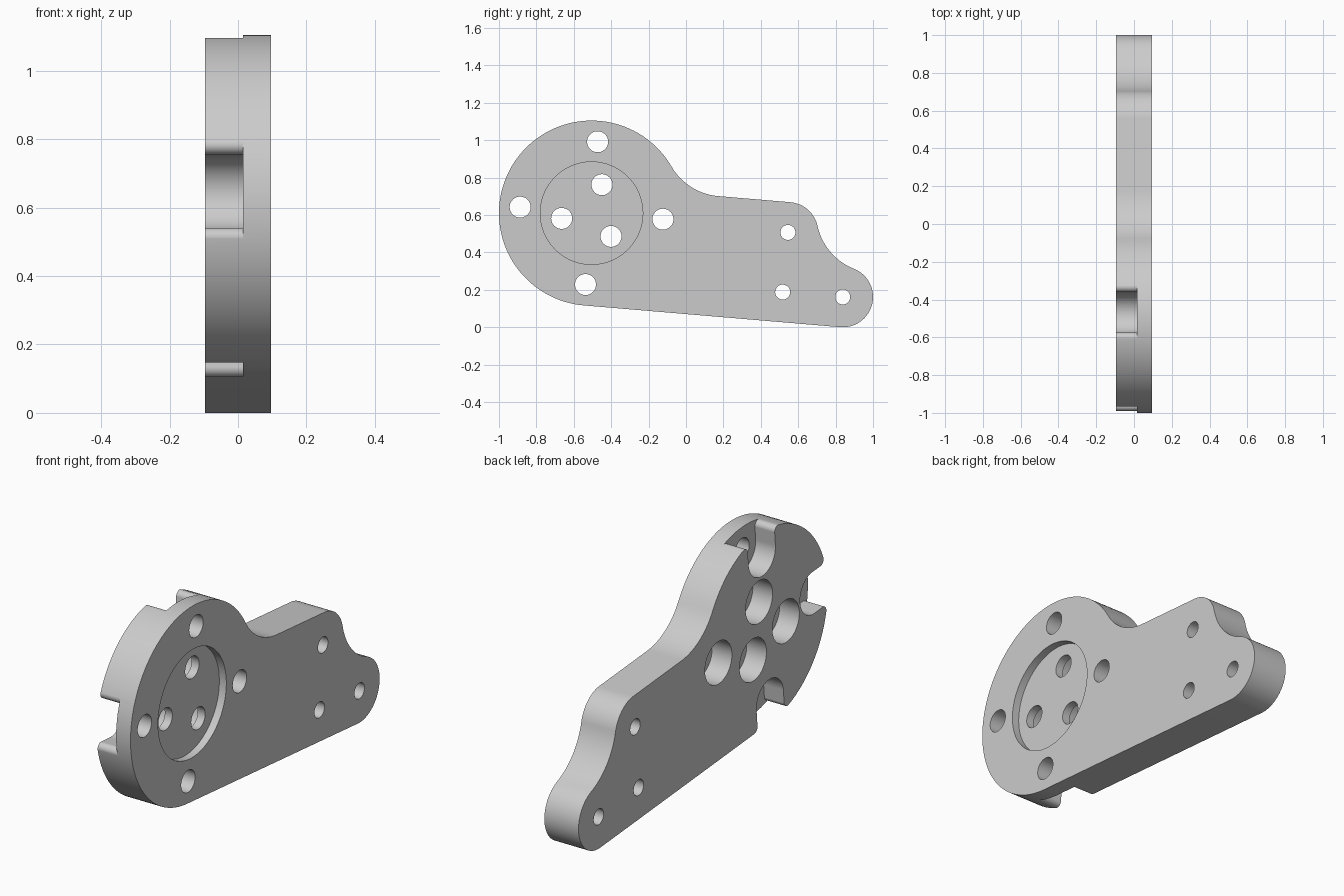
import bpy, bmesh
from math import sin, cos, atan2, acos, radians, pi, sqrt, ceil, hypot
from mathutils import Vector

if "Cube" in bpy.data.objects:
    bpy.data.objects.remove(bpy.data.objects["Cube"])

# Main dimensions; 2D points are (y, z)
HALF = 0.096                       # half thickness of the plate
STEP = 0.015                       # floor of the slots and counterbores
RECESS_FLOOR = 0.057
HUB, HUB_R = Vector((-0.505, 0.61)), 0.495
TAIL, SHOULDER, END_R = Vector((0.838, 0.162)), Vector((0.545, 0.507)), 0.162
BLEND = 0.32                       # concave blend radius
BORE_R, HOLE_R, PIN_R = 0.108, 0.056, 0.04
RING_R, INNER_R = 0.383, 0.162     # bolt circles
LIP = 0.027                        # rounding at the slot mouths


def polar(r, a):
    return Vector((r * cos(a), r * sin(a)))


def angle(a, b):
    d = b - a
    return atan2(d.y, d.x)


def arc(c, r, a0, a1):
    n = max(4, ceil(abs(a1 - a0) / radians(3)))
    return [c + polar(r, a0 + (a1 - a0) * i / n) for i in range(n + 1)]


def circle(c, r):
    return arc(c, r, 0, 2 * pi)[:-1]


def prism(name, outlines, x0, x1):
    """Extrude closed (y, z) outlines along x."""
    bm = bmesh.new()
    for pts in outlines:
        clean = [p for i, p in enumerate(pts) if (p - pts[i - 1]).length > 1e-5]
        face = bm.faces.new([bm.verts.new((x0, p.x, p.y)) for p in clean])
        new = bmesh.ops.extrude_face_region(bm, geom=[face])["geom"]
        bmesh.ops.translate(bm, vec=(x1 - x0, 0, 0),
                            verts=[g for g in new if isinstance(g, bmesh.types.BMVert)])
    bmesh.ops.recalc_face_normals(bm, faces=bm.faces)
    mesh = bpy.data.meshes.new(name)
    bm.to_mesh(mesh)
    bm.free()
    obj = bpy.data.objects.new(name, mesh)
    bpy.context.collection.objects.link(obj)
    return obj


def cut(target, cutter):
    cutter.hide_render = True
    mod = target.modifiers.new(cutter.name, "BOOLEAN")
    mod.operation, mod.solver, mod.object = "DIFFERENCE", "EXACT", cutter
    bpy.context.view_layer.objects.active = target
    bpy.ops.object.modifier_apply(modifier=mod.name)
    bpy.data.objects.remove(cutter)


def slot(a, flat_side=False):
    """Radial slot open at the rim with rounded mouth; one side may meet a straight edge."""
    def side(flat):
        v = BORE_R + LIP
        u = HUB_R - LIP if flat else sqrt((HUB_R - LIP) ** 2 - v ** 2)
        end = 0 if flat else atan2(v, u)
        pts = arc(Vector((u, v)), LIP, -pi / 2, end)
        return pts + [pts[-1] + polar(0.1, end)]
    left = side(flat_side)
    right = [Vector((p.x, -p.y)) for p in side(False)]
    local = arc(Vector((RING_R, 0)), BORE_R, pi / 2, 3 * pi / 2) + right + left[::-1]
    e1, e2 = polar(1, a), polar(1, a + pi / 2)
    return [HUB + e1 * p.x + e2 * p.y for p in local]


# Direction of the lower edge's normal sets the tilt of the whole hole pattern
axis = TAIL - HUB
low = angle(HUB, TAIL) - acos((HUB_R - END_R) / axis.length)
tilt = low + pi / 2
along, up = polar(1, tilt), polar(1, tilt + pi / 2)

# Blend between shoulder and tail
mid, gap = (TAIL + SHOULDER) / 2, SHOULDER - TAIL
side_dir = Vector((gap.y, -gap.x)).normalized()
notch = mid + side_dir * sqrt((END_R + BLEND) ** 2 - (gap.length / 2) ** 2)

# Blend between hub and upper straight edge
height = (SHOULDER - HUB).dot(up) + END_R + BLEND
neck = HUB + up * height + along * sqrt((HUB_R + BLEND) ** 2 - height ** 2)

outline = (arc(TAIL, END_R, low, angle(TAIL, notch))
           + arc(notch, BLEND, angle(notch, TAIL) % (2 * pi), angle(notch, SHOULDER) % (2 * pi))
           + arc(SHOULDER, END_R, angle(SHOULDER, notch), tilt + pi / 2)
           + arc(neck, BLEND, low % (2 * pi), angle(neck, HUB) % (2 * pi))
           + arc(HUB, HUB_R, angle(HUB, neck), low + 2 * pi))
plate = prism("bracket_plate", [outline], -HALF, HALF)

# Hole positions
ring = [tilt + k * pi / 2 for k in range(4)]
outer = [HUB + polar(RING_R, a) for a in ring]
inner = [HUB + polar(INNER_R, radians(70 + 120 * k)) for k in range(3)]
pins = [SHOULDER, TAIL, Vector((0.517, 0.188))]

# Round recess, then slots and counterbores, then through holes
cut(plate, prism("recess_cutter", [circle(HUB, 0.274)], RECESS_FLOOR, 0.3))
pockets = [circle(c, BORE_R) for c in inner + outer[:1]]
pockets += [slot(ring[1]), slot(ring[2]), slot(ring[3], flat_side=True)]
cut(plate, prism("pocket_cutter", pockets, -0.3, STEP))
holes = [circle(c, HOLE_R) for c in inner + outer] + [circle(c, PIN_R) for c in pins]
cut(plate, prism("hole_cutter", holes, -0.3, 0.3))

# Smooth curved walls, crisp edges
bpy.ops.object.select_all(action="DESELECT")
plate.select_set(True)
bpy.context.view_layer.objects.active = plate
bpy.ops.object.shade_smooth_by_angle(angle=radians(25))
